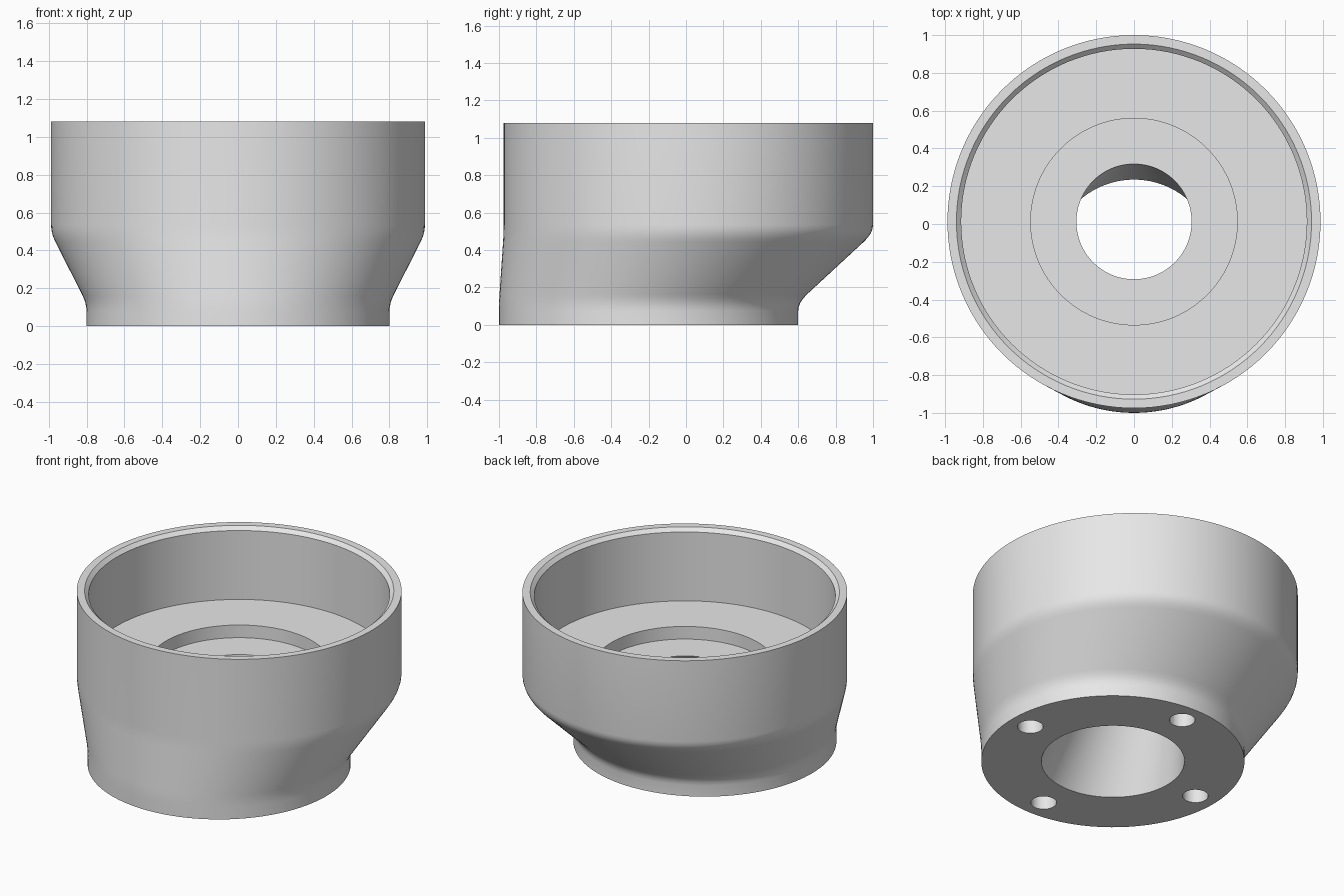
import bpy, bmesh
from math import cos, sin, pi, radians

if "Cube" in bpy.data.objects:
    bpy.data.objects.remove(bpy.data.objects["Cube"], do_unlink=True)

SIDES = 128
TOP_Y, BASE_Y = 0.0125, -0.2   # offset axes of the cup and the foot

grey = bpy.data.materials.new("plain grey")
grey.use_nodes = True
grey.diffuse_color = (0.8, 0.8, 0.8, 1)
grey.node_tree.nodes["Principled BSDF"].inputs["Base Color"].default_value = (0.8, 0.8, 0.8, 1)


def mix(a, b, t):
    return tuple(p + (q - p) * t for p, q in zip(a, b))


def rounded(before, corner, after, size=0.09, steps=4):
    """Rings that round the corner between two straight runs."""
    def toward(p):
        return mix(corner, p, min(0.5, size / abs(p[2] - corner[2]) / 2))
    a, b = toward(before), toward(after)
    return [mix(mix(a, corner, i / steps), mix(corner, b, i / steps), i / steps)
            for i in range(steps + 1)]


def loft(name, rings, closed):
    """Skin circles given as (radius, centre y, z); cap the ends if not closed."""
    bm = bmesh.new()
    loops = [[bm.verts.new((r * cos(2 * pi * i / SIDES), y + r * sin(2 * pi * i / SIDES), z))
              for i in range(SIDES)] for r, y, z in rings]
    pairs = list(zip(loops, loops[1:]))
    if closed:
        pairs.append((loops[-1], loops[0]))
    else:
        bm.faces.new(loops[0])
        bm.faces.new(loops[-1])
    for lo, hi in pairs:
        for i in range(SIDES):
            j = (i + 1) % SIDES
            bm.faces.new((lo[i], lo[j], hi[j], hi[i]))
    bmesh.ops.recalc_face_normals(bm, faces=bm.faces)
    mesh = bpy.data.meshes.new(name)
    bm.to_mesh(mesh)
    bm.free()
    mesh.materials.append(grey)
    obj = bpy.data.objects.new(name, mesh)
    bpy.context.collection.objects.link(obj)
    return obj


# Outer shell: round foot, slanted transition, wider cup
foot = (0.8, BASE_Y, 0.0)
neck = (0.8, BASE_Y, 0.12)
shoulder = (0.9875, TOP_Y, 0.49)
rim = (0.9875, TOP_Y, 1.08)
outside = [foot, *rounded(foot, neck, shoulder), *rounded(neck, shoulder, rim), rim]

# Inside: chamfered mouth, floor, shallow recess, slanted flared bore
inside = [(r, TOP_Y, z) for r, z in (
    (0.94, 1.08), (0.915, 1.057), (0.915, 0.595),
    (0.547, 0.595), (0.547, 0.51), (0.305, 0.51))]
inside.append((0.435, BASE_Y, 0.0))
body = loft("offset_cup_body", outside + inside, closed=True)

# Four blind mounting holes in the underside
for k in range(4):
    a = k * pi / 2
    bpy.ops.mesh.primitive_cylinder_add(
        vertices=32, radius=0.078, depth=0.5,
        location=(0.655 * cos(a), BASE_Y + 0.655 * sin(a), 0))
    cutter = bpy.context.object
    cutter.name = "mounting_hole_cutter"
    cutter.hide_render = True
    cutter.data.materials.append(grey)
    cut = body.modifiers.new("mounting hole", 'BOOLEAN')
    cut.operation = 'DIFFERENCE'
    cut.solver = 'EXACT'
    cut.object = cutter
    bpy.context.view_layer.objects.active = body
    bpy.ops.object.modifier_apply(modifier=cut.name)
    bpy.data.objects.remove(cutter, do_unlink=True)

# Smooth walls with crisp rims
bpy.ops.object.select_all(action='DESELECT')
body.select_set(True)
bpy.context.view_layer.objects.active = body
bpy.ops.object.shade_smooth_by_angle(angle=radians(30))
